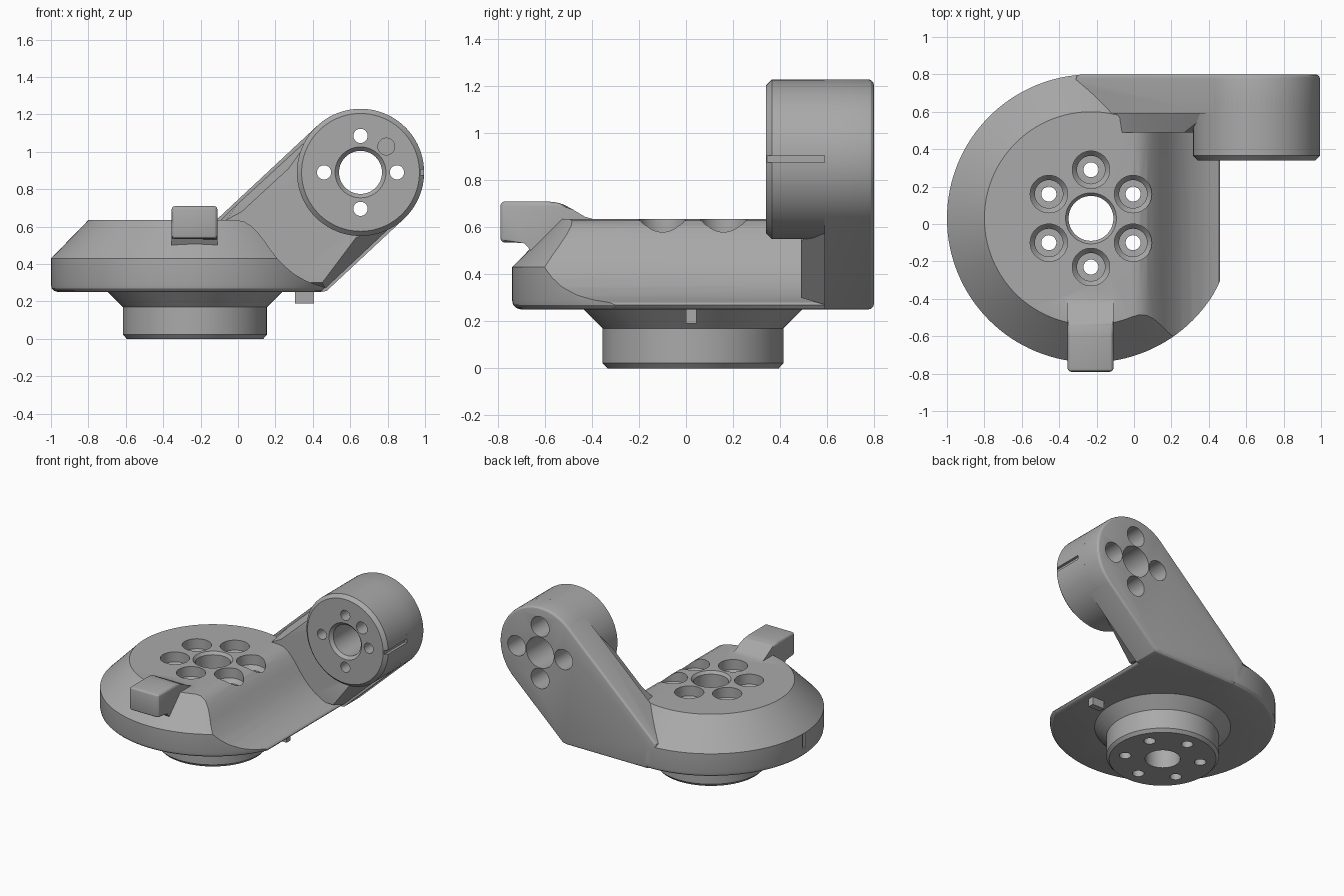
import bpy, bmesh, math
from mathutils import Vector

old = bpy.data.objects.get("Cube")
if old:
    bpy.data.objects.remove(old, do_unlink=True)

grey = bpy.data.materials.new("machined grey")
grey.use_nodes = True
COLOUR = (0.40, 0.40, 0.40, 1)
grey.diffuse_color = COLOUR
grey.node_tree.nodes["Principled BSDF"].inputs["Base Color"].default_value = COLOUR


def loft(name, rings):
    """Closed solid through rings of equal point count, capped at both ends."""
    bm = bmesh.new()
    loops = [[bm.verts.new(p) for p in ring] for ring in rings]
    n = len(loops[0])
    for a, b in zip(loops, loops[1:]):
        for i in range(n):
            j = (i + 1) % n
            bm.faces.new((a[i], a[j], b[j], b[i]))
    bm.faces.new(loops[0])
    bm.faces.new(loops[-1])
    bmesh.ops.recalc_face_normals(bm, faces=bm.faces)
    mesh = bpy.data.meshes.new(name)
    bm.to_mesh(mesh)
    bm.free()
    mesh.materials.append(grey)
    ob = bpy.data.objects.new(name, mesh)
    bpy.context.collection.objects.link(ob)
    return ob


def lathe(name, profile, u, v, axis="z", sides=96):
    """Revolve (radius, height) points around an upright or front-back axis."""
    rings = []
    for r, h in profile:
        ring = []
        for i in range(sides):
            t = math.tau * i / sides
            a, b = u + r * math.cos(t), v + r * math.sin(t)
            ring.append((a, b, h) if axis == "z" else (a, h, b))
        rings.append(ring)
    return loft(name, rings)


def prism_y(name, pts, y0, y1):
    return loft(name, [[(x, y, z) for x, z in pts] for y in (y0, y1)])


def box(name, x, y, z):
    return prism_y(name, [(x[0], z[0]), (x[1], z[0]), (x[1], z[1]), (x[0], z[1])], *y)


def bevel(ob, width, segments=3, rule=lambda e: True):
    bm = bmesh.new()
    bm.from_mesh(ob.data)
    bmesh.ops.bevel(bm, geom=[e for e in bm.edges if rule(e)], offset=width,
                    segments=segments, profile=0.5, affect="EDGES", clamp_overlap=True)
    bm.to_mesh(ob.data)
    bm.free()


def combine(target, others, operation):
    """Apply booleans in turn and drop the helper solids."""
    for other in others:
        other.hide_render = True
        mod = target.modifiers.new("bool", "BOOLEAN")
        mod.operation, mod.solver, mod.object = operation, "EXACT", other
        deps = bpy.context.evaluated_depsgraph_get()
        mesh = bpy.data.meshes.new_from_object(target.evaluated_get(deps))
        target.modifiers.clear()
        target.data = mesh
        bpy.data.objects.remove(other, do_unlink=True)


CX, CY = -0.23, 0.03      # turntable axis
AX, AZ, AR = 0.655, 0.89, 0.34   # hub axis and radius

# Flange disc with conical shoulder and rounded lower rim
housing = lathe("joint_bracket", [(0.73, 0.25), (0.752, 0.256), (0.766, 0.27), (0.77, 0.29),
                                  (0.77, 0.43), (0.57, 0.635)], CX, CY, sides=128)
corner = box("corner_fill", (0.1, 0.6), (0.03, 0.6), (0.25, 0.45))
combine(housing, [corner], "UNION")

# Sweeping hollow on the right of the disc, ending in a flat side
sweep = [(-0.02, 0.637), (0.03, 0.628), (0.07, 0.605), (0.105, 0.57), (0.14, 0.525),
         (0.175, 0.475), (0.21, 0.43), (0.25, 0.388), (0.3, 0.347), (0.36, 0.312),
         (0.41, 0.292), (0.45, 0.28), (0.46, 0.27), (0.45, 0.257), (0.43, 0.249), (0.43, 0.1),
         (1.2, 0.1), (1.2, 0.9), (-0.02, 0.9)]
combine(housing, [prism_y("sweep_cutter", sweep, -1, 1.1)], "DIFFERENCE")

# Inclined arm with a round end
lean = math.radians(43)
arc = [(AX + AR * math.cos(t), AZ + AR * math.sin(t))
       for t in (lean - math.pi / 2 + math.pi * i / 40 for i in range(41))]
arm_outline = [(-0.23, 0.25), (0.445, 0.25), (0.475, 0.257)] + arc + [(-0.31, 0.455), (-0.31, 0.4)]
arm = prism_y("arm", arm_outline, 0.59, 0.8)
bevel(arm, 0.025, 3, lambda e: all(v.co.y > 0.79 for v in e.verts))

# Tapered web on the inner side of the arm
outer = [(-0.13, 0.61), (0.0, 0.735), (0.42, 1.12), (0.88, 0.65), (0.47, 0.265), (-0.13, 0.265)]
inner = [(-0.13, 0.60), (0.02, 0.68), (0.27, 0.91), (0.63, 0.54), (0.45, 0.3), (-0.13, 0.3)]
web = loft("web", [[(x, 0.61, z) for x, z in outer], [(x, 0.49, z) for x, z in inner]])

# Hub barrel and lower spigot
hub = lathe("hub", [(AR - 0.025, 0.34), (AR, 0.365), (AR, 0.65)], AX, AZ, "y", 80)
spigot = lathe("spigot", [(0.365, 0), (0.385, 0.022), (0.385, 0.17), (0.47, 0.255), (0.47, 0.3)], CX, CY)

# Front tab that reaches over the shoulder
tab_side = [(-0.79, 0.71), (-0.58, 0.71), (-0.53, 0.702), (-0.48, 0.675), (-0.43, 0.645),
            (-0.385, 0.632), (-0.385, 0.56), (-0.6, 0.48), (-0.66, 0.5), (-0.69, 0.535), (-0.79, 0.535)]
tab = loft("tab", [[(x, y, z) for y, z in tab_side] for x in (-0.355, -0.11)])
bevel(tab, 0.02, 3, lambda e: all(v.co.y < -0.5 and v.co.z > 0.52 for v in e.verts))

peg = box("locating_peg", (0.305, 0.405), (0.0, 0.045), (0.19, 0.27))
combine(housing, [arm, web, hub, spigot, tab, peg], "UNION")

# Turntable bore and six counterbored screw holes
cuts = [lathe("bore", [(0.12, -0.1), (0.12, 0.615), (0.137, 0.636), (0.137, 0.8)], CX, CY, sides=64)]
for i in range(6):
    t = math.radians(30 + 60 * i)
    cuts.append(lathe("screw_hole", [(0.04, -0.1), (0.04, 0.42), (0.075, 0.42), (0.075, 0.53),
                                     (0.1, 0.56), (0.1, 0.66)],
                      CX + 0.26 * math.cos(t), CY + 0.26 * math.sin(t), sides=40))

# Hub bore and four holes counterbored from the back
cuts.append(lathe("hub_bore", [(0.137, 0.2), (0.137, 0.339), (0.115, 0.362), (0.115, 0.9)], AX, AZ, "y", 64))
for i in range(4):
    t = i * math.pi / 2
    cuts.append(lathe("hub_hole", [(0.038, 0.2), (0.038, 0.6), (0.075, 0.6), (0.075, 0.9)],
                      AX + 0.195 * math.cos(t), AZ + 0.195 * math.sin(t), "y", 36))
cuts.append(lathe("pin_hole", [(0.045, 0.2), (0.045, 0.46)], AX + 0.138, AZ + 0.138, "y", 36))

# Index marks on the hub and the rim
cuts.append(box("hub_mark", (0.975, 1.1), (0.3, 0.59), (AZ - 0.015, AZ + 0.015)))
cuts.append(box("rim_mark", (-1.1, -0.985), (CY - 0.015, CY + 0.015), (0.32, 0.43)))
combine(housing, cuts, "DIFFERENCE")

bpy.ops.object.select_all(action="DESELECT")
housing.select_set(True)
bpy.context.view_layer.objects.active = housing
bpy.ops.object.shade_smooth_by_angle(angle=math.radians(28))
